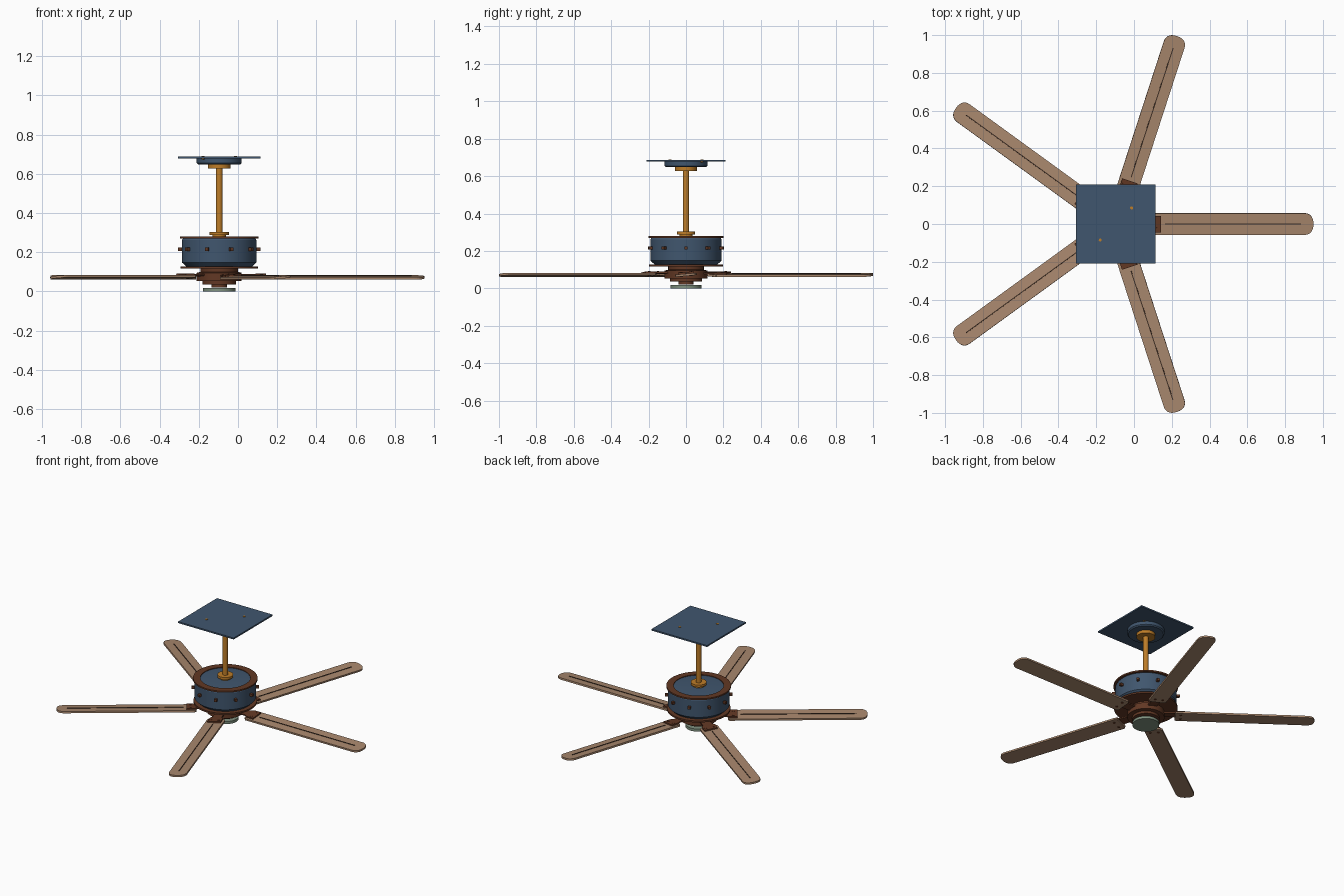
import bpy, bmesh, math
from mathutils import Matrix

if "Cube" in bpy.data.objects:
    bpy.data.objects.remove(bpy.data.objects["Cube"])

CX = -0.096  # fan axis


def lin(c):
    c /= 255
    return c / 12.92 if c < 0.04045 else ((c + 0.055) / 1.055) ** 2.4


def mat(name, r, g, b):
    m = bpy.data.materials.new(name)
    m.diffuse_color = (lin(r), lin(g), lin(b), 1)
    m.use_nodes = True
    m.node_tree.nodes["Principled BSDF"].inputs["Base Color"].default_value = m.diffuse_color
    return m


BLUE = mat("slate blue", 64, 86, 110)
BROWN = mat("dark brown", 98, 56, 36)
TAN = mat("tan wood", 168, 135, 109)
BRASS = mat("brass", 190, 125, 40)
GREEN = mat("grey green", 128, 146, 128)
DARK = mat("dark trim", 62, 46, 36)


def finish(name, bm, m, matrix=Matrix(), smooth=False):
    bmesh.ops.recalc_face_normals(bm, faces=bm.faces)
    me = bpy.data.meshes.new(name)
    bm.to_mesh(me)
    bm.free()
    ob = bpy.data.objects.new(name, me)
    bpy.context.collection.objects.link(ob)
    ob.matrix_world = Matrix.Translation((CX, 0, 0)) @ matrix
    me.materials.append(m)
    if smooth:
        bpy.ops.object.select_all(action='DESELECT')
        ob.select_set(True)
        bpy.context.view_layer.objects.active = ob
        bpy.ops.object.shade_smooth_by_angle(angle=math.radians(30))
    return ob


def lathe(name, profile, m, closed=False, n=64):
    """Spin an (r, z) profile round the fan axis."""
    bm = bmesh.new()
    vs = [bm.verts.new((r, 0, z)) for r, z in profile]
    es = [bm.edges.new(p) for p in zip(vs, vs[1:])]
    if closed:
        es.append(bm.edges.new((vs[-1], vs[0])))
    bmesh.ops.spin(bm, geom=vs + es, cent=(0, 0, 0), axis=(0, 0, 1),
                   angle=math.tau, steps=n, use_merge=True)
    bmesh.ops.remove_doubles(bm, verts=bm.verts, dist=1e-5)
    return finish(name, bm, m, smooth=True)


def disc(name, r, z0, z1, m):
    return lathe(name, [(0, z0), (r, z0), (r, z1), (0, z1)], m)


def slab(name, outline, z0, z1, m, matrix=Matrix()):
    """Extrude a flat outline."""
    bm = bmesh.new()
    f = bm.faces.new([bm.verts.new((x, y, z0)) for x, y in outline])
    up = bmesh.ops.extrude_face_region(bm, geom=[f])
    bmesh.ops.translate(bm, vec=(0, 0, z1 - z0),
                        verts=[v for v in up['geom'] if isinstance(v, bmesh.types.BMVert)])
    return finish(name, bm, m, matrix)


def rect(x0, x1, w):
    return [(x0, -w), (x1, -w), (x1, w), (x0, w)]


# ceiling plate, its bolts, canopy and rod
slab("ceiling_plate", rect(-0.21, 0.21, 0.21), 0.677, 0.687, BLUE)
for i, (x, y) in enumerate([(0.083, 0.085), (-0.083, -0.085)]):
    bm = bmesh.new()
    bmesh.ops.create_cone(bm, cap_ends=True, segments=12, radius1=0.008, radius2=0.008, depth=0.016)
    finish(f"plate_bolt_{i}", bm, BRASS, Matrix.Translation((x, y, 0.682)))
lathe("canopy", [(0, 0.648), (0.108, 0.648), (0.115, 0.655), (0.115, 0.678), (0, 0.678)], BLUE)
disc("upper_collar", 0.058, 0.627, 0.648, BRASS)
disc("rod", 0.017, 0.27, 0.64, BRASS)
disc("lower_collar", 0.049, 0.288, 0.303, BRASS)
disc("collar_neck", 0.035, 0.27, 0.29, BRASS)

# motor housing with rings
lathe("motor_housing", [(0, 0.125), (0.165, 0.125), (0.19, 0.148), (0.19, 0.262),
                        (0.184, 0.271), (0.15, 0.276), (0, 0.276)], BLUE)
lathe("motor_top_ring", [(0.155, 0.27), (0.2, 0.27), (0.2, 0.28), (0.155, 0.28)], BROWN, True)
disc("motor_bottom_ring", 0.197, 0.116, 0.127, BROWN)
for i in range(10):
    bm = bmesh.new()
    bmesh.ops.create_cube(bm, size=1)
    bmesh.ops.scale(bm, vec=(0.03, 0.016, 0.016), verts=bm.verts)
    finish(f"housing_bolt_{i}", bm, BROWN,
           Matrix.Rotation(i * math.tau / 10, 4, 'Z') @ Matrix.Translation((0.195, 0, 0.215)))

# stepped hub and bottom cap
lathe("hub", [(0, 0.02), (0.04, 0.02), (0.04, 0.036), (0.085, 0.036), (0.085, 0.053),
              (0.115, 0.053), (0.115, 0.095), (0.095, 0.1), (0.095, 0.118), (0, 0.118)], BROWN)
disc("bottom_cap", 0.083, 0.0, 0.018, GREEN)

# blades: rounded tip, pitched slightly, with bracket and centre strip
R, W = 1.046, 0.0575
outline = [(0.19, W), (0.18, W - 0.01), (0.18, 0.01 - W), (0.19, -W)]
for k in range(17):
    a = math.radians(-90 + 180 * k / 16)
    # slightly squared round end
    outline.append((R - 0.05 + 0.05 * math.copysign(abs(math.cos(a)) ** 0.85, math.cos(a)),
                    W * math.copysign(abs(math.sin(a)) ** 0.85, math.sin(a))))
bracket = [(0.09, -0.028), (0.17, -0.03), (0.19, -0.043), (0.24, -0.043),
           (0.24, 0.043), (0.19, 0.043), (0.17, 0.03), (0.09, 0.028)]
for i in range(5):
    turn = (Matrix.Rotation(i * math.tau / 5, 4, 'Z') @ Matrix.Translation((0, 0, 0.072))
            @ Matrix.Rotation(math.radians(5), 4, 'X'))
    slab(f"blade_{i}", outline, -0.006, 0.006, TAN, turn)
    slab(f"blade_strip_{i}", rect(0.26, 0.98, 0.0025), 0.005, 0.009, DARK, turn)
    slab(f"blade_bracket_{i}", bracket, 0.006, 0.015, BROWN, turn)
    for j, (x, y) in enumerate([(0.215, 0.026), (0.215, -0.026)]):
        bm = bmesh.new()
        bmesh.ops.create_cone(bm, cap_ends=True, segments=10, radius1=0.008, radius2=0.008, depth=0.026)
        finish(f"blade_screw_{i}_{j}", bm, BROWN, turn @ Matrix.Translation((x, y, 0.004)))
